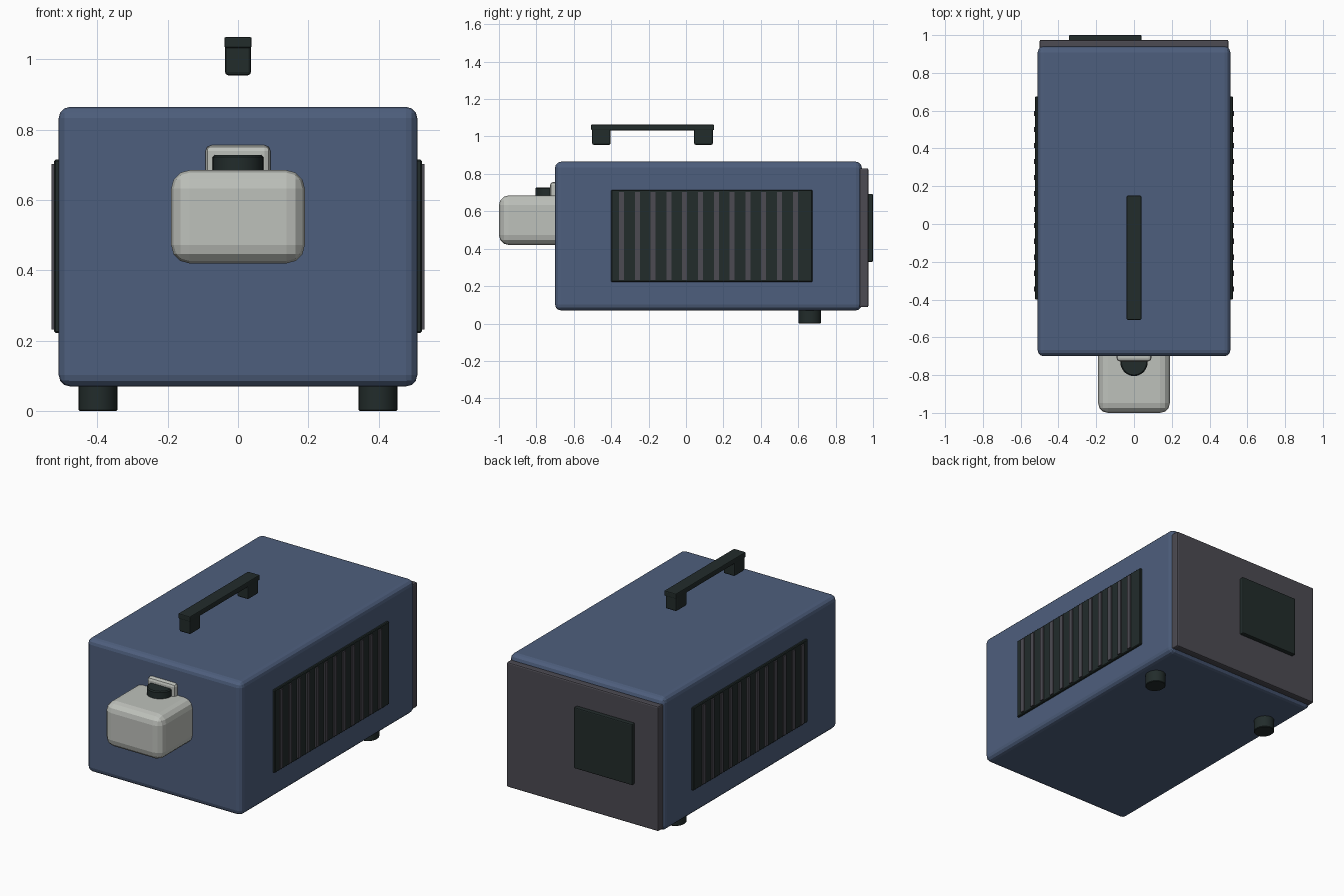
import bpy, bmesh, math
from mathutils import Matrix, Vector

if "Cube" in bpy.data.objects:
    bpy.data.objects.remove(bpy.data.objects["Cube"])


def mat(name, rgb):
    m = bpy.data.materials.new(name)
    m.diffuse_color = (*rgb, 1)
    m.use_nodes = True
    m.node_tree.nodes["Principled BSDF"].inputs["Base Color"].default_value = m.diffuse_color
    return m


BLUE = mat("slate_blue", (0.076, 0.114, 0.205))
DARK = mat("dark_rubber", (0.016, 0.025, 0.024))
GREY = mat("plum_grey", (0.072, 0.069, 0.084))
PALE = mat("pale_plastic", (0.515, 0.533, 0.497))


def finish(bm, name, material):
    me = bpy.data.meshes.new(name)
    bm.to_mesh(me)
    bm.free()
    ob = bpy.data.objects.new(name, me)
    bpy.context.collection.objects.link(ob)
    me.materials.append(material)
    return ob


def box(name, lo, hi, material, bevel=0.0, segments=2):
    """Box between two corners with rounded edges."""
    lo, hi = Vector(lo), Vector(hi)
    bm = bmesh.new()
    bmesh.ops.create_cube(bm, size=1, matrix=Matrix.Translation((lo + hi) / 2)
                          @ Matrix.Diagonal((*(hi - lo), 1)))
    if bevel:
        bmesh.ops.bevel(bm, geom=bm.edges[:], offset=bevel, segments=segments,
                        profile=0.5, affect='EDGES')
    return finish(bm, name, material)


def cylinder(name, center, rx, ry, z0, z1, material, bevel=0.006):
    """Upright round part with a softened rim."""
    bm = bmesh.new()
    x, y = center
    bmesh.ops.create_cone(bm, cap_ends=True, segments=32, radius1=1, radius2=1, depth=1,
                          matrix=Matrix.Translation((x, y, (z0 + z1) / 2))
                          @ Matrix.Diagonal((rx, ry, z1 - z0, 1)))
    rims = [e for e in bm.edges if abs(e.verts[0].co.z - e.verts[1].co.z) < 1e-5]
    bmesh.ops.bevel(bm, geom=rims, offset=bevel, segments=1, affect='EDGES')
    ob = finish(bm, name, material)
    for p in ob.data.polygons:
        p.use_smooth = abs(p.normal.z) < 0.3
    return ob


# Main housing
box("housing", (-0.51, -0.70, 0.07), (0.51, 0.94, 0.865), BLUE, 0.032, 3)

# Rear panel and its offset cover plate
box("rear_panel", (-0.50, 0.92, 0.087), (0.50, 0.975, 0.83), GREY, 0.008, 2)
box("rear_plate", (-0.345, 0.96, 0.33), (0.04, 1.0, 0.693), DARK, 0.006, 2)

# Side vents with vertical slats
for s, side in ((1, "right"), (-1, "left")):
    x0, x1, x2 = sorted((s * 0.50, s * 0.523)), sorted((s * 0.515, s * 0.53)), None
    box(side + "_vent", (x0[0], -0.40, 0.222), (x0[1], 0.676, 0.715), DARK, 0.004, 1)
    for i in range(12):
        y = -0.345 + 0.0845 * i
        box(f"{side}_slat_{i + 1}", (x1[0], y - 0.0135, 0.232),
            (x1[1], y + 0.0135, 0.703), GREY)

# Front tank with upright tab and cap
box("tank", (-0.19, -1.0, 0.42), (0.19, -0.62, 0.685), PALE, 0.052, 3)
box("tank_tab", (-0.092, -0.727, 0.64), (0.092, -0.66, 0.756), PALE, 0.016, 2)
cylinder("tank_cap", (0, -0.733), 0.072, 0.072, 0.66, 0.728, DARK)

# Raised carry handle
box("handle_bar", (-0.039, -0.507, 1.033), (0.039, 0.15, 1.064), DARK, 0.005, 2)
for name, y0, y1 in (("front", -0.502, -0.403), ("rear", 0.043, 0.144)):
    box(name + "_handle_post", (-0.037, y0, 0.955), (0.037, y1, 1.045), DARK, 0.009, 2)

# Rear feet
for s, side in ((1, "right"), (-1, "left")):
    cylinder(side + "_foot", (s * 0.398, 0.662), 0.055, 0.06, 0.0, 0.09, DARK, 0.003)
